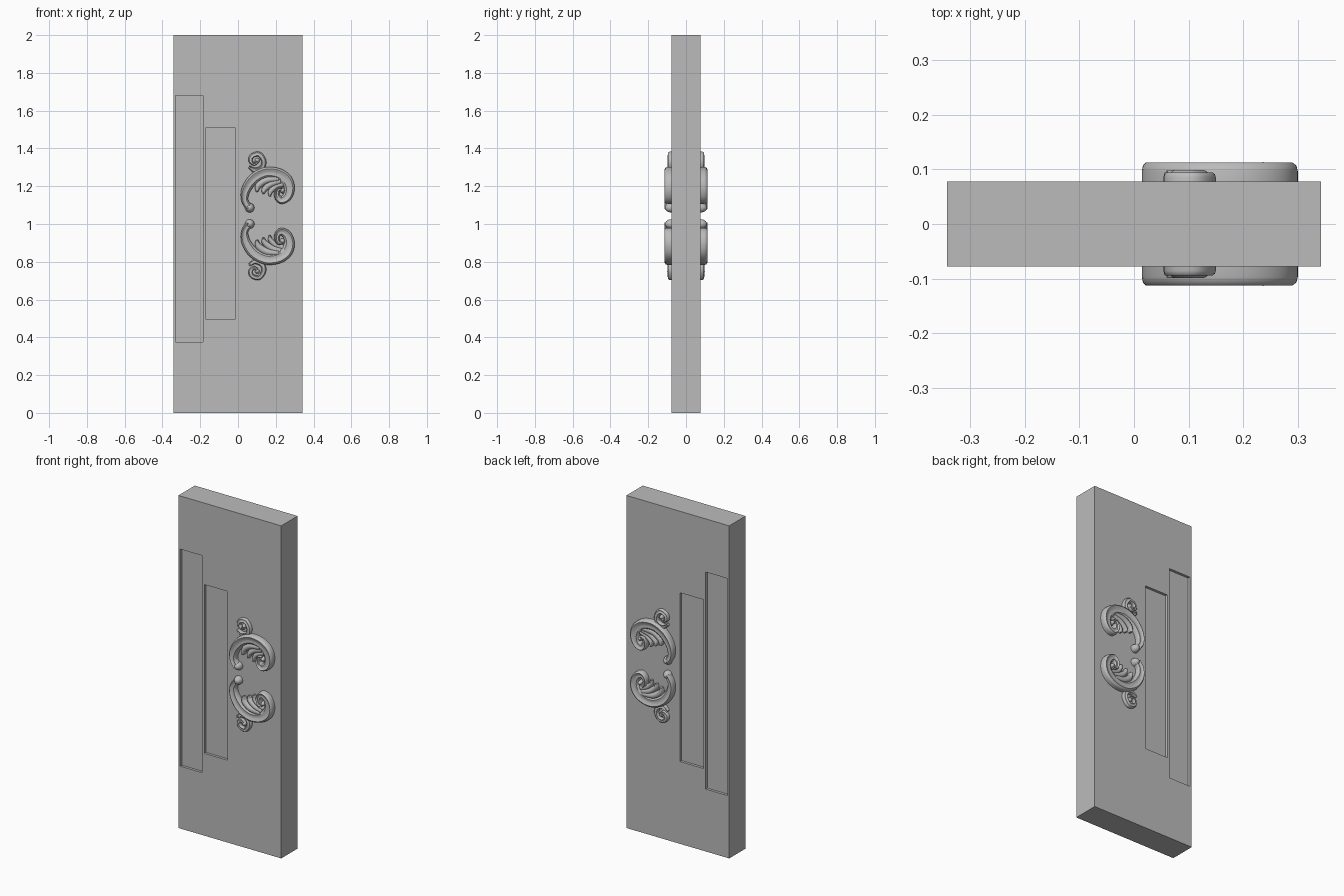
import bpy
import bmesh
import math
from mathutils import Vector, Matrix

if "Cube" in bpy.data.objects:
    bpy.data.objects.remove(bpy.data.objects["Cube"], do_unlink=True)

FACE_Y = 0.0775     # half thickness of the slab
MIRROR_Z = 1.043    # height about which the two ornaments mirror
RECESS = 0.015

grey = bpy.data.materials.new("plain_grey")
grey.use_nodes = True
grey.diffuse_color = (0.5, 0.5, 0.5, 1)
grey.node_tree.nodes["Principled BSDF"].inputs["Base Color"].default_value = (0.5, 0.5, 0.5, 1)


def finish(bm, name, smooth):
    bmesh.ops.recalc_face_normals(bm, faces=bm.faces[:])
    mesh = bpy.data.meshes.new(name)
    bm.to_mesh(mesh)
    bm.free()
    obj = bpy.data.objects.new(name, mesh)
    bpy.context.collection.objects.link(obj)
    mesh.materials.append(grey)
    if smooth:
        bpy.ops.object.select_all(action='DESELECT')
        obj.select_set(True)
        bpy.context.view_layer.objects.active = obj
        bpy.ops.object.shade_smooth_by_angle(angle=math.radians(40))
    return obj


# Slab with two recessed panels on each face
def build_slab():
    panels = [(-0.33, -0.185, 0.375, 1.68), (-0.17, -0.015, 0.495, 1.51)]
    bm = bmesh.new()
    bmesh.ops.create_cube(bm, size=1, matrix=Matrix.Translation((0, 0, 1))
                          @ Matrix.Diagonal((0.684, 2 * FACE_Y, 2, 1)))
    for x0, x1, z0, z1 in panels:
        cuts = [((x, 0, 0), (1, 0, 0)) for x in (x0, x1)]
        cuts += [((0, 0, z), (0, 0, 1)) for z in (z0, z1)]
        for co, no in cuts:
            bmesh.ops.bisect_plane(bm, geom=bm.verts[:] + bm.edges[:] + bm.faces[:],
                                   plane_co=co, plane_no=no)
    for x0, x1, z0, z1 in panels:
        for side in (-1, 1):
            inside = []
            for f in bm.faces:
                c = f.calc_center_median()
                if f.normal.y * side > 0.9 and x0 < c.x < x1 and z0 < c.z < z1:
                    inside.append(f)
            bmesh.ops.inset_region(bm, faces=inside, thickness=0.0002, depth=-RECESS,
                                   use_even_offset=True)
            bm.normal_update()
    bmesh.ops.dissolve_limit(bm, angle_limit=0.01, verts=bm.verts[:], edges=bm.edges[:])
    finish(bm, "door_slab", False)


# Smooth path through a few (x, z, half width) points
def smooth_path(points, steps=6):
    p = [Vector(q) for q in points]
    p = [2 * p[0] - p[1]] + p + [2 * p[-1] - p[-2]]
    out = []
    for i in range(1, len(p) - 2):
        a, b, c, d = p[i - 1:i + 3]
        for k in range(steps):
            t = k / steps
            out.append(0.5 * (2 * b + (c - a) * t + (2 * a - 5 * b + 4 * c - d) * t ** 2
                              + (3 * b - a - 3 * c + d) * t ** 3))
    return out + [p[-2]]


# Band cross-section (across, height): a rolled outer bead and a soft hollow
BAND = [(1, -0.3), (1, 0.55), (0.9, 0.85), (0.65, 1), (0.4, 0.93), (0.15, 0.8),
        (-0.2, 0.78), (-0.55, 0.82), (-0.85, 0.65), (-1, 0.4), (-1, -0.3)]
LEAF = [(math.cos(a), math.sin(a) ** 0.7 if 0 < k < 8 else -0.3)
        for k, a in enumerate([math.pi * j / 8 for j in range(9)])]


def sweep(bm, points, height, profile, place):
    path = smooth_path(points)
    rings = []
    for i, p in enumerate(path):
        t = path[min(i + 1, len(path) - 1)] - path[max(i - 1, 0)]
        n = Vector((-t.y, t.x)).normalized()
        rings.append([bm.verts.new(place(p.x + n.x * u * p.z, h * height, p.y + n.y * u * p.z))
                      for u, h in profile])
    for r, s in zip(rings, rings[1:]):
        for j in range(len(profile) - 1):
            bm.faces.new((r[j], r[j + 1], s[j + 1], s[j]))
    for ring in (rings[0], rings[-1]):
        bm.faces.new(ring)


def bulb(bm, x, z, radius, height, place):
    made = bmesh.ops.create_uvsphere(bm, u_segments=16, v_segments=10, radius=1)["verts"]
    for v in made:
        c = v.co.copy()
        v.co = place(x + c.x * radius, c.z * height, z + c.y * radius)


main_scroll = [(.060, 1.085, .018), (.036, 1.125, .018), (.042, 1.18, .024), (.082, 1.238, .028),
               (.145, 1.271, .029), (.210, 1.266, .030), (.255, 1.235, .031), (.272, 1.19, .028),
               (.260, 1.145, .024), (.228, 1.127, .020), (.206, 1.15, .015), (.212, 1.182, .012),
               (.232, 1.185, .010)]
top_curl = [(.058, 1.303, .007), (.092, 1.284, .014), (.128, 1.3, .013), (.136, 1.335, .013),
            (.112, 1.369, .013), (.076, 1.362, .012), (.066, 1.335, .011), (.086, 1.318, .009),
            (.103, 1.33, .008)]
leaf_lobes = [
    [(.215, 1.24, .018), (.15, 1.232, .02), (.108, 1.203, .018), (.1, 1.17, .006)],
    [(.225, 1.228, .018), (.175, 1.212, .018), (.14, 1.183, .015), (.135, 1.158, .005)],
    [(.238, 1.21, .014), (.2, 1.197, .015), (.173, 1.172, .013), (.168, 1.145, .005)],
]


# Scroll ornament, mirrored up/down and front/back
def build_ornament(side, flip, name):
    def place(x, h, z):
        return Vector((x, side * (FACE_Y + h), 2 * MIRROR_Z - z if flip else z))

    bm = bmesh.new()
    sweep(bm, main_scroll, 0.035, BAND, place)
    bulb(bm, .062, 1.086, .025, .034, place)
    bulb(bm, .236, 1.177, .015, .036, place)
    finish(bm, name + "_main_scroll", True)

    bm = bmesh.new()
    sweep(bm, top_curl, 0.021, BAND, place)
    bulb(bm, .102, 1.336, .013, .022, place)
    finish(bm, name + "_end_curl", True)

    bm = bmesh.new()
    for i, lobe in enumerate(leaf_lobes):
        sweep(bm, lobe, 0.029 - 0.003 * i, LEAF, place)
    finish(bm, name + "_leaf", True)


build_slab()
for side, face in ((-1, "front"), (1, "back")):
    for flip, level in ((False, "upper"), (True, "lower")):
        build_ornament(side, flip, face + "_" + level)
